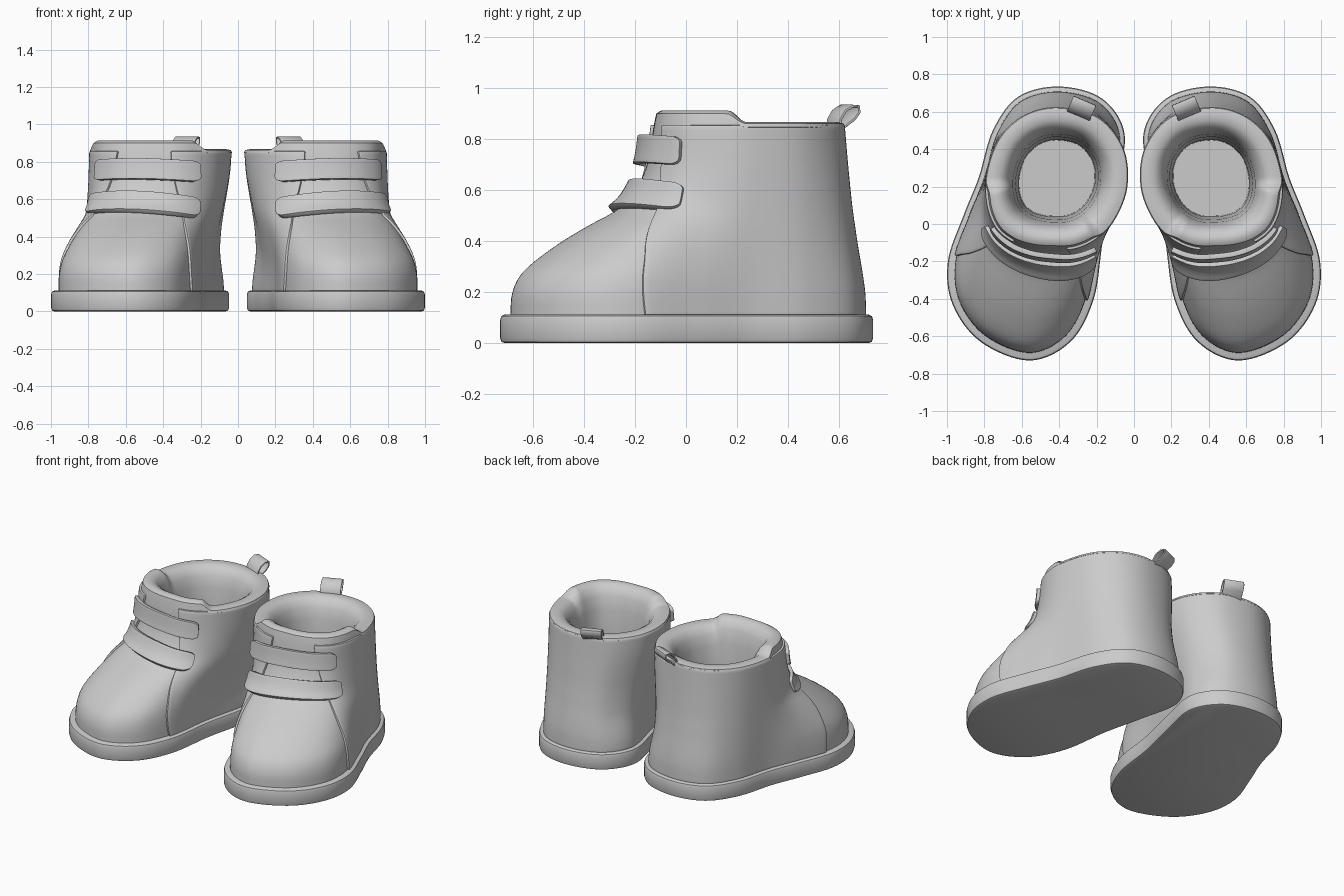
import bpy, bmesh, math
from mathutils import Vector

if "Cube" in bpy.data.objects:
    bpy.data.objects.remove(bpy.data.objects["Cube"])

# Matching outlines of the right-hand boot, clockwise from the heel
SOLE = [(.40, .735), (.62, .68), (.755, .5), (.83, .25), (.91, .05), (.995, -.2), (.97, -.43), (.82, -.63),
        (.56, -.73), (.34, -.63), (.215, -.4), (.165, -.08), (.10, .2), (.05, .48), (.17, .67)]
COLLAR = [(.41, .61), (.58, .57), (.71, .45), (.775, .27), (.775, .11), (.73, -.01), (.65, -.08), (.55, -.115),
          (.44, -.125), (.32, -.12), (.21, -.07), (.115, .03), (.05, .2), (.07, .4), (.2, .56)]
N = len(SOLE)
LEVELS = [.11, .2, .28, .38, .46, .52, .58, .7, .86]
FRONT = [1, .985, .91, .69, .46, .265, .15, .05, 0]
BACK = [1, .95, .82, .62, .48, .38, .3, .16, 0]


def loop_point(pts, u):
    i = math.floor(u)
    t = u - i
    a, b, c, d = [Vector(pts[(i + k) % N]) for k in (-1, 0, 1, 2)]
    return .5 * (2 * b + (c - a) * t + (2 * a - 5 * b + 4 * c - d) * t * t + (3 * b - a - 3 * c + d) * t ** 3)


def normal(f, u):
    d = f(u + .02) - f(u - .02)
    return Vector((-d.y, d.x)).normalized()


def curve(xs, ys, x):
    x = min(max(x, xs[0]), xs[-1])
    i = max(k for k in range(len(xs) - 1) if xs[k] <= x)

    def slope(k):
        a, b = max(k - 1, 0), min(k + 1, len(xs) - 1)
        return (ys[b] - ys[a]) / (xs[b] - xs[a])
    h = xs[i + 1] - xs[i]
    t = (x - xs[i]) / h
    return ((2 * t**3 - 3 * t * t + 1) * ys[i] + (t**3 - 2 * t * t + t) * h * slope(i)
            + (3 * t * t - 2 * t**3) * ys[i + 1] + (t**3 - t * t) * h * slope(i + 1))


def smooth(a, b, x):
    t = min(max((x - a) / (b - a), 0), 1)
    return t * t * (3 - 2 * t)


def sole_pt(u, inset):
    f = lambda v: loop_point(SOLE, v)
    return f(u) - normal(f, u) * inset


def body(u, z, off=0):
    u %= N

    def flat(v):
        v %= N
        w = smooth(2.5, 4.5, v) * (1 - smooth(10.8, 12.5, v))
        k = w * curve(LEVELS, FRONT, z) + (1 - w) * curve(LEVELS, BACK, z)
        p = loop_point(COLLAR, v).lerp(sole_pt(v, .04), k)
        # slight ankle pinch on the inner side
        p.x += .03 * smooth(11, 12.5, v) * (1 - smooth(13.5, 15, v)) * smooth(.11, .36, z) * (1 - smooth(.4, .8, z))
        return p
    p = flat(u)
    if off:
        p = p + normal(flat, u) * off
    return Vector((p.x, p.y, z))


def grid(name, rows, closed=False, cap_first=False, cap_last=False, thick=0, bevel=0):
    bm = bmesh.new()
    vs = [[bm.verts.new(p) for p in r] for r in rows]
    n = len(rows[0])
    for a, b in zip(vs, vs[1:]):
        for j in range(n if closed else n - 1):
            k = (j + 1) % n
            bm.faces.new((a[j], a[k], b[k], b[j]))
    if cap_first:
        bm.faces.new(vs[0])
    if cap_last:
        bm.faces.new(vs[-1])
    bmesh.ops.recalc_face_normals(bm, faces=bm.faces)
    me = bpy.data.meshes.new(name)
    bm.to_mesh(me)
    bm.free()
    ob = bpy.data.objects.new(name, me)
    bpy.context.collection.objects.link(ob)
    if thick:
        m = ob.modifiers.new("thickness", 'SOLIDIFY')
        m.thickness, m.offset = thick, 0
    if bevel:
        m = ob.modifiers.new("round", 'BEVEL')
        m.width, m.segments, m.limit_method, m.angle_limit = bevel, 2, 'ANGLE', math.radians(50)
    ob.modifiers.new("pair", 'MIRROR').use_mirror_merge = False
    bpy.ops.object.select_all(action='DESELECT')
    ob.select_set(True)
    bpy.context.view_layer.objects.active = ob
    bpy.ops.object.convert(target='MESH')
    bpy.ops.object.shade_smooth_by_angle(angle=math.radians(40))
    return ob


US = [i / 8 for i in range(N * 8)]

# Soles with softened edges
grid("soles", [[(*sole_pt(u, i), z) for u in US] for i, z in
               [(.018, 0), (.005, .005), (0, .02), (0, .09), (.005, .106), (.018, .112)]],
     True, True, True)

# Uppers: toe and shaft, padded rim raised at the tongue, inner lining and insole
rows = [[body(u, z) for u in US] for z in [.1 + .74 * i / 30 for i in range(31)]]
centre = Vector((.41, .25))
for s, z, lift, over in [(.99, .848, .6, .05), (.975, .862, .85, .05), (.92, .868, 1, .03), (.84, .866, 1, 0),
                         (.76, .848, 1, 0), (.69, .81, .8, 0), (.64, .74, .4, 0), (.6, .6, 0, 0),
                         (.56, .3, 0, 0), (.55, .13, 0, 0)]:
    row = []
    for u in US:
        up = smooth(3.2, 3.7, u) * (1 - smooth(9.8, 10.4, u))
        p = centre + (loop_point(COLLAR, u) - centre) * (s + over * (1 - up))
        row.append((p.x, p.y, z + .046 * lift * up))
    rows.append(row)
grid("uppers", rows, True, False, True)

# Quarter panels wrapping the heel and meeting the tongue
rows = []
for i in range(33):
    z = .1 + .756 * i / 32
    ua = curve([.1, .3, .4, .52, .7, .87], [4.8, 4.93, 5.13, 5.42, 5.9, 6.15], z)
    ub = curve([.1, .3, .47, .72, .87], [10, 9.8, 9.4, 8.8, 8.65], z) - N
    rows.append([body(ub + (ua - ub) * j / 90, z) for j in range(91)])
grid("quarter_panels", rows, thick=.026, bevel=.005)


# Closure straps, fixed at the outer side and standing off at the inner side
def strap(name, u0, u1, zc, half, off0, off1, arch, droop):
    rows = []
    for i in range(41):
        t = .5 - .5 * math.cos(math.pi * i / 40)
        e = min(t, 1 - t) / .07
        w = half * (1 if e >= 1 else .55 + .45 * math.sqrt(1 - (1 - e) ** 2))
        z = zc + arch * math.sin(math.pi * t) - droop * t
        rows.append([body(u0 + (u1 - u0) * t, z + w * (k / 4 - 1), off0 + (off1 - off0) * t) for k in range(9)])
    grid(name, rows, thick=.028, bevel=.011)


strap("upper_straps", 4.95, 9.8, .755, .055, .02, .052, .012, .008)
strap("lower_straps", 4.75, 9.8, .575, .051, .018, .042, .025, .022)

# Heel pull loops
side, out = Vector((.92, .39, 0)), Vector((-.39, .92, 0))
section = [(-.02, .84), (-.012, .88), (.008, .912), (.04, .931), (.066, .93),
           (.066, .905), (.045, .878), (.015, .858), (-.008, .838)]
rows = [[Vector((.29, .595, z)) + out * r + side * s for s in (-.066, 0, .066)] for r, z in section]
grid("pull_loops", rows, thick=.01, bevel=.003)
